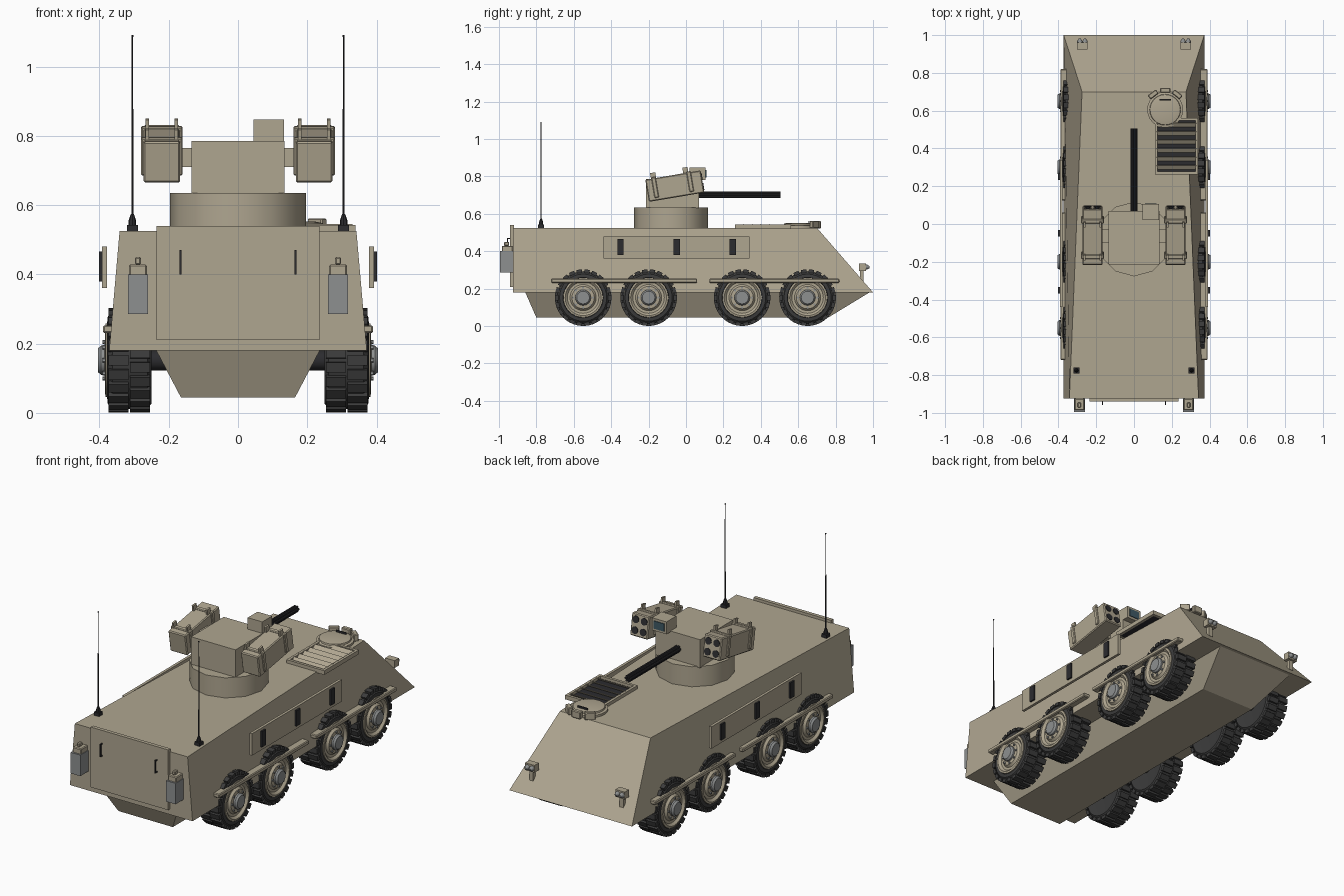
import bpy, bmesh, math
from math import sin, cos, pi, radians
from mathutils import Matrix, Vector

if "Cube" in bpy.data.objects:
    bpy.data.objects.remove(bpy.data.objects["Cube"])


def material(name, r, g, b):
    m = bpy.data.materials.new(name)
    m.diffuse_color = (r, g, b, 1)
    m.use_nodes = True
    m.node_tree.nodes["Principled BSDF"].inputs["Base Color"].default_value = m.diffuse_color
    return m


TAN = material("tan_paint", 0.43, 0.38, 0.28)
RUBBER = material("rubber", 0.045, 0.045, 0.045)
BLACK = material("black_metal", 0.025, 0.025, 0.028)
STEEL = material("steel", 0.27, 0.28, 0.28)
GLASS = material("glass", 0.05, 0.1, 0.13)


def finish(name, bm, mat, mirror=False, smooth=False):
    bmesh.ops.recalc_face_normals(bm, faces=bm.faces)
    mesh = bpy.data.meshes.new(name)
    bm.to_mesh(mesh)
    bm.free()
    mesh.materials.append(mat)
    ob = bpy.data.objects.new(name, mesh)
    bpy.context.collection.objects.link(ob)
    if mirror:
        ob.modifiers.new("mirror", 'MIRROR').use_mirror_merge = False
    if smooth:
        bpy.ops.object.select_all(action='DESELECT')
        ob.select_set(True)
        bpy.context.view_layer.objects.active = ob
        bpy.ops.object.shade_smooth_by_angle(angle=radians(35))
    return ob


def boxes(name, spans, mat, mirror=False, m=Matrix(), bevel=0):
    """Each span is (x0, x1, y0, y1, z0, z1)."""
    bm = bmesh.new()
    for x0, x1, y0, y1, z0, z1 in spans:
        t = Matrix.Translation(((x0 + x1) / 2, (y0 + y1) / 2, (z0 + z1) / 2))
        bmesh.ops.create_cube(bm, size=1, matrix=m @ t @ Matrix.Diagonal((x1 - x0, y1 - y0, z1 - z0, 1)))
    if bevel:
        bmesh.ops.bevel(bm, geom=bm.edges[:], offset=bevel, segments=1, affect='EDGES')
    return finish(name, bm, mat, mirror)


AXIS = {'X': Matrix.Rotation(pi / 2, 4, 'Y'), 'Y': Matrix.Rotation(-pi / 2, 4, 'X'), 'Z': Matrix()}


def lathe(name, centers, profile, axis, segs, mat, mirror=False, m=Matrix(), smooth=True):
    """Spin (radius, height) points about an axis through each center."""
    bm = bmesh.new()
    for c in centers:
        t = m @ Matrix.Translation(c) @ AXIS[axis]
        rings = [[bm.verts.new(t @ Vector((r * cos(2 * pi * i / segs), r * sin(2 * pi * i / segs), h)))
                  for i in range(segs)] for r, h in profile]
        for a, b in zip(rings, rings[1:]):
            for i in range(segs):
                j = (i + 1) % segs
                bm.faces.new((a[i], a[j], b[j], b[i]))
        bm.faces.new(rings[0])
        bm.faces.new(rings[-1])
    return finish(name, bm, mat, mirror, smooth)


def frustum(name, bottom, top, mat):
    """Symmetric solid; each end is rear and front (half width, y, z)."""
    bm = bmesh.new()
    loops = []
    for (wr, yr, zr), (wf, yf, zf) in (bottom, top):
        loops.append([bm.verts.new(p) for p in ((-wr, yr, zr), (wr, yr, zr), (wf, yf, zf), (-wf, yf, zf))])
    a, b = loops
    for i in range(4):
        bm.faces.new((a[i], a[(i + 1) % 4], b[(i + 1) % 4], b[i]))
    bm.faces.new(a)
    bm.faces.new(b)
    return finish(name, bm, mat)


# Hull
frustum("upper_hull", ((0.372, -0.925, 0.18), (0.372, 1.0, 0.18)),
        ((0.342, -0.925, 0.525), (0.275, 0.70, 0.525)), TAN)
frustum("lower_hull", ((0.165, -0.80, 0.045), (0.165, 0.76, 0.045)),
        ((0.237, -0.86, 0.182), (0.237, 0.985, 0.182)), TAN)

# Rear door with handles
boxes("rear_door", [(-0.235, 0.235, -0.94, -0.92, 0.21, 0.54)], TAN)
boxes("door_handle", [(0.163, 0.169, -0.957, -0.951, 0.40, 0.47), (0.163, 0.169, -0.957, -0.938, 0.40, 0.406),
                      (0.163, 0.169, -0.957, -0.938, 0.464, 0.47)], BLACK, True)

# Rear fuel cans in holders
boxes("fuel_can", [(0.263, 0.315, -0.985, -0.925, 0.29, 0.428), (0.28, 0.298, -0.972, -0.945, 0.428, 0.45)],
      TAN, True, bevel=0.004)
boxes("can_holder", [(0.26, 0.318, -0.995, -0.92, 0.285, 0.40)], STEEL, True)

# Side plates with vision slots, fenders
boxes("side_plate", [(0.378, 0.393, -0.44, 0.34, 0.36, 0.48)], TAN, True)
boxes("vision_slot", [(0.388, 0.402, y - 0.017, y + 0.017, 0.38, 0.466) for y in (-0.35, -0.05, 0.25)], BLACK, True)
boxes("fender", [(0.33, 0.39, -0.72, 0.06, 0.231, 0.253), (0.33, 0.39, 0.125, 0.82, 0.231, 0.253)],
      TAN, True, bevel=0.004)

# Wheels
axles = [(0, y, 0.152) for y in (-0.55, -0.20, 0.30, 0.65)]
lathe("tyre", axles, [(0.09, 0.255), (0.125, 0.25), (0.14, 0.262), (0.141, 0.362), (0.126, 0.376),
                      (0.108, 0.378), (0.104, 0.36)], 'X', 32, RUBBER, True)
bm = bmesh.new()
for c in axles:
    for row, x in enumerate((0.283, 0.345)):
        for i in range(22):
            turn = Matrix.Rotation(2 * pi * (i + row / 2) / 22, 4, 'X')
            bmesh.ops.create_cube(bm, size=1, matrix=Matrix.Translation((x, c[1], c[2])) @ turn
                                  @ Matrix.Translation((0, 0, 0.142)) @ Matrix.Diagonal((0.058, 0.029, 0.018, 1)))
finish("tyre_tread", bm, RUBBER, True)
lathe("wheel_rim", axles, [(0.1, 0.35), (0.106, 0.37), (0.106, 0.382), (0.096, 0.384), (0.084, 0.372),
                           (0.07, 0.372), (0.06, 0.384), (0.045, 0.386)], 'X', 32, TAN, True)
lathe("wheel_hub", axles, [(0.042, 0.36), (0.042, 0.395), (0.034, 0.405)], 'X', 16, STEEL, True)
lathe("wheel_bolt", [(0, y + 0.053 * cos(a * pi / 4), z + 0.053 * sin(a * pi / 4)) for _, y, z in axles
                     for a in range(8)], [(0.006, 0.375), (0.006, 0.391)], 'X', 6, STEEL, True)
lathe("axle", axles, [(0.03, 0), (0.03, 0.28)], 'X', 12, BLACK, True)

# Antennas
lathe("antenna", [(0.305, -0.775, 0.0)], [(0.011, 0.54), (0.011, 0.555), (0.006, 0.57), (0.0032, 0.575),
                                          (0.002, 1.085), (0.003, 1.087), (0.003, 1.092)], 'Z', 8, BLACK, True)
boxes("antenna_base", [(0.289, 0.321, -0.791, -0.759, 0.52, 0.543)], BLACK, True)

# Headlights on the sloping nose
boxes("headlight", [(0.245, 0.302, 0.925, 0.962, 0.295, 0.335), (0.262, 0.285, 0.93, 0.95, 0.24, 0.3)], TAN, True)
lathe("headlight_lens", [(x, 0.96, 0.315) for x in (0.26, 0.287)],
      [(0.014, 0), (0.014, 0.008), (0.005, 0.022)], 'Y', 10, STEEL, True)

# Engine grille with tilted louvres
boxes("grille_frame", [(0.11, 0.125, 0.262, 0.562, 0.52, 0.543), (0.325, 0.34, 0.262, 0.562, 0.52, 0.543),
                       (0.11, 0.34, 0.262, 0.277, 0.52, 0.543), (0.11, 0.34, 0.547, 0.562, 0.52, 0.543)], TAN)
boxes("grille_bed", [(0.12, 0.33, 0.27, 0.555, 0.521, 0.528)], BLACK)
for i in range(6):
    boxes("grille_louvre", [(0.12, 0.33, -0.013, 0.013, -0.002, 0.002)], TAN,
          m=Matrix.Translation((0, 0.30 + i * 0.045, 0.536)) @ Matrix.Rotation(radians(35), 4, 'X'))

# Driver hatch with handle, hinge and periscopes
lathe("driver_hatch", [(0.165, 0.605, 0)], [(0.095, 0.52), (0.095, 0.537), (0.082, 0.54), (0.08, 0.548),
                                            (0.06, 0.552)], 'Z', 24, TAN)
boxes("hatch_handle", [(0.135, 0.195, 0.655, 0.661, 0.55, 0.562)], BLACK)
for a in (-38, 0, 38):
    boxes("periscope", [(-0.027, 0.027, 0.09, 0.116, 0.522, 0.562)], TAN, bevel=0.004,
          m=Matrix.Translation((0.165, 0.605, 0)) @ Matrix.Rotation(radians(a), 4, 'Z'))

# Turret
lathe("turret_ring", [(0, -0.08, 0)], [(0.197, 0.52), (0.197, 0.635)], 'Z', 12, TAN)
boxes("turret_body", [(-0.135, 0.135, -0.215, 0.07, 0.63, 0.785)], TAN)
boxes("gun_sight", [(0.045, 0.133, 0.02, 0.105, 0.78, 0.848)], TAN)
boxes("sight_glass", [(0.058, 0.12, 0.10, 0.109, 0.793, 0.835)], GLASS)

# Multi-barrel gun
lathe("gun_barrel", [(0.013 * cos(a * pi / 3), 0, 0.701 + 0.013 * sin(a * pi / 3)) for a in range(6)],
      [(0.0065, 0.05), (0.0065, 0.505)], 'Y', 8, BLACK)
lathe("gun_core", [(0, 0, 0.701)], [(0.011, 0.05), (0.011, 0.48)], 'Y', 10, BLACK)

# Tilted missile pods: case, bands, clips, tubes and mounting arm
POD = Matrix.Translation((0.22, -0.06, 0.748)) @ Matrix.Rotation(radians(9.5), 4, 'X')
boxes("missile_pod", [(-0.053, 0.053, -0.15, 0.15, -0.06, 0.06)], TAN, True, POD, 0.005)
boxes("pod_band", [(-0.06, 0.06, y - 0.012, y + 0.012, -0.045, 0.066) for y in (-0.105, 0.085)], TAN, True, POD, 0.004)
boxes("pod_clip", [(x - 0.005, x + 0.005, y - 0.014, y + 0.014, 0.06, 0.09)
                   for x in (-0.042, 0.042) for y in (-0.105, 0.07)], TAN, True, POD)
lathe("pod_tube", [(x, 0, z) for x in (-0.025, 0.025) for z in (-0.028, 0.028)],
      [(0.019, 0.14), (0.019, 0.153)], 'Y', 16, BLACK, True, POD)
boxes("pod_arm", [(0.12, 0.175, -0.10, -0.03, 0.71, 0.765)], TAN, True)
